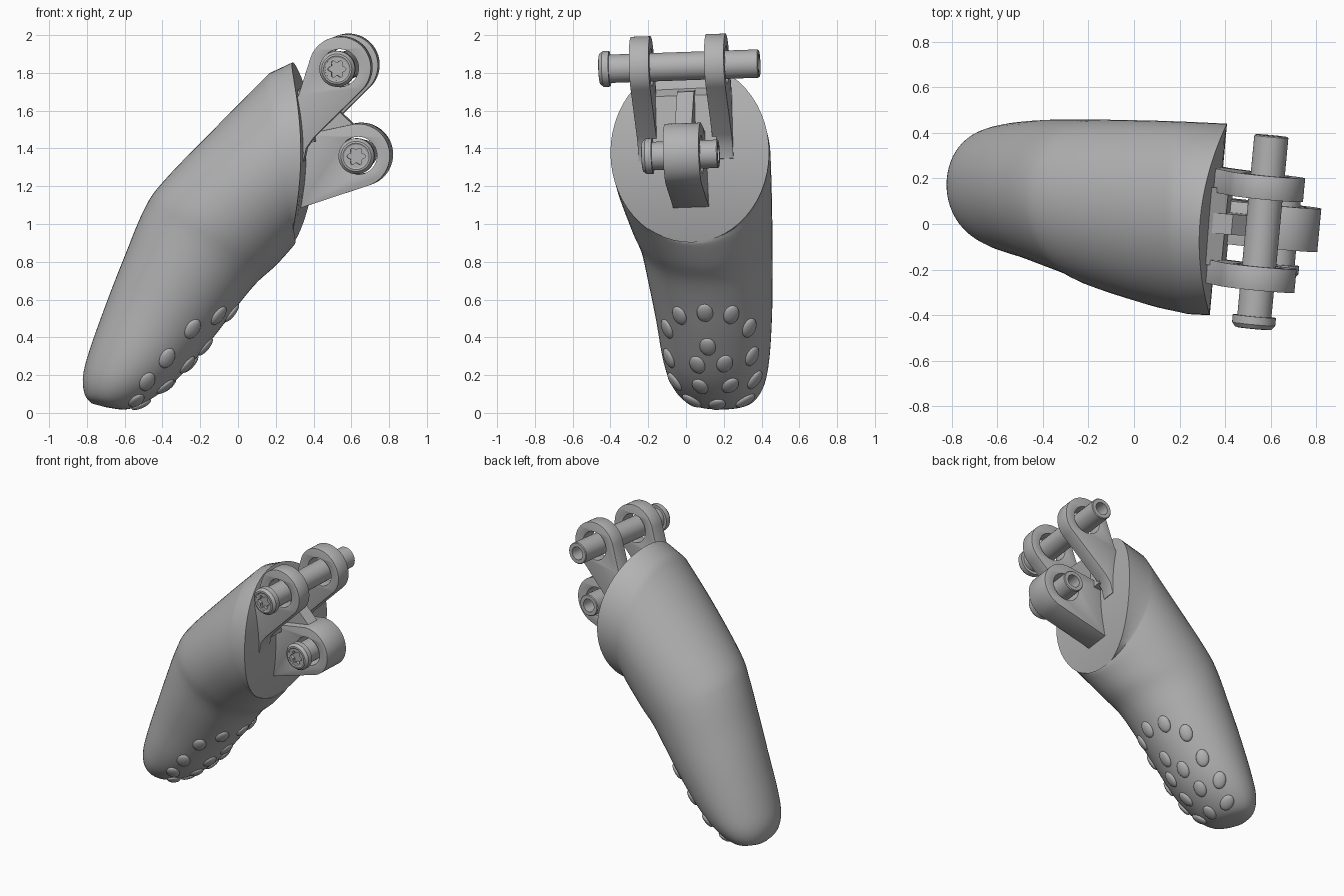
import bpy, bmesh, math
from mathutils import Vector, Matrix
from mathutils.bvhtree import BVHTree

if "Cube" in bpy.data.objects:
    bpy.data.objects.remove(bpy.data.objects["Cube"])

grey = bpy.data.materials.new("plain_grey")
grey.use_nodes = True
grey.diffuse_color = (0.45, 0.45, 0.45, 1)
grey.node_tree.nodes["Principled BSDF"].inputs["Base Color"].default_value = grey.diffuse_color

# Hinge frame: slightly turned and tilted relative to the world
ORIGIN = Vector((0.35, 0, 1.4))
HINGE = (Matrix.Translation(ORIGIN) @ Matrix.Rotation(math.radians(-5.4), 4, 'Z')
         @ Matrix.Rotation(math.radians(2), 4, 'X') @ Matrix.Translation(-ORIGIN))


def finish(bm, name, matrix=None, angle=35):
    if matrix:
        bm.transform(matrix)
    bmesh.ops.recalc_face_normals(bm, faces=bm.faces)
    me = bpy.data.meshes.new(name)
    bm.to_mesh(me)
    bm.free()
    me.materials.clear()
    me.materials.append(grey)
    me.shade_smooth()
    me.set_sharp_from_angle(angle=math.radians(angle))
    ob = bpy.data.objects.new(name, me)
    bpy.context.scene.collection.objects.link(ob)
    return ob


def loft(rings):
    """Skin a list of equal rings and close both ends."""
    bm = bmesh.new()
    loops = [[bm.verts.new(p) for p in ring] for ring in rings]
    n = len(loops[0])
    for a, b in zip(loops, loops[1:]):
        for i in range(n):
            j = (i + 1) % n
            bm.faces.new((a[i], a[j], b[j], b[i]))
    bm.faces.new(loops[0])
    bm.faces.new(loops[-1])
    return bm


def arc(cx, cz, r, a0=0, a1=360, n=40):
    step = (a1 - a0) / n
    count = n if a1 - a0 >= 360 else n + 1
    return [(cx + r * math.cos(math.radians(a0 + i * step)),
             cz + r * math.sin(math.radians(a0 + i * step))) for i in range(count)]


def plate(name, outlines, y, half, bevel=0.0):
    """Extrude an x-z outline (with optional holes) along the hinge axis."""
    cu = bpy.data.curves.new(name, 'CURVE')
    cu.dimensions, cu.fill_mode, cu.extrude = '2D', 'BOTH', half
    for pts in outlines:
        sp = cu.splines.new('POLY')
        sp.points.add(len(pts) - 1)
        for p, (x, z) in zip(sp.points, pts):
            p.co = (x, z, 0, 1)
        sp.use_cyclic_u = True
    tmp = bpy.data.objects.new(name + "_curve", cu)
    bpy.context.scene.collection.objects.link(tmp)
    bpy.context.view_layer.update()
    me = bpy.data.meshes.new_from_object(tmp.evaluated_get(bpy.context.evaluated_depsgraph_get()))
    bpy.data.objects.remove(tmp)
    bm = bmesh.new()
    bm.from_mesh(me)
    bpy.data.meshes.remove(me)
    bmesh.ops.remove_doubles(bm, verts=bm.verts, dist=0.0001)
    bmesh.ops.recalc_face_normals(bm, faces=bm.faces)
    if bevel:
        edges = [e for e in bm.edges if len(e.link_faces) == 2 and e.calc_face_angle() > 1.0]
        bmesh.ops.bevel(bm, geom=edges, offset=bevel, segments=2, profile=0.5,
                        affect='EDGES', clamp_overlap=True)
    place = HINGE @ Matrix.Translation((0, y, 0)) @ Matrix.Rotation(math.pi / 2, 4, 'X')
    return finish(bm, name, place)


# Fingertip body: upper x z, lower x z, y min, y max of each section
SECTIONS = [
    (-0.775, 0.05, -0.70, 0.03, 0.13, 0.26),
    (-0.812, 0.10, -0.58, 0.02, 0.01, 0.35),
    (-0.82, 0.20, -0.45, 0.08, -0.07, 0.41),
    (-0.78, 0.35, -0.30, 0.20, -0.12, 0.44),
    (-0.69, 0.60, -0.13, 0.40, -0.16, 0.455),
    (-0.60, 0.83, 0.00, 0.57, -0.20, 0.458),
    (-0.50, 1.07, 0.10, 0.69, -0.24, 0.458),
    (-0.40, 1.22, 0.20, 0.78, -0.29, 0.457),
    (-0.10, 1.53, 0.29, 0.88, -0.36, 0.453),
    (0.17, 1.80, 0.305, 0.905, -0.395, 0.448),
]
SIDES, STEPS = 56, 5


def catmull(a, b, c, d, t):
    return [0.5 * (2 * q + (r - p) * t + (2 * p - 5 * q + 4 * r - s) * t * t
                   + (3 * q - p - 3 * r + s) * t ** 3) for p, q, r, s in zip(a, b, c, d)]


def body_ring(s):
    ux, uz, lx, lz, y0, y1 = s
    ring = []
    for i in range(SIDES):
        a = math.tau * i / SIDES
        k = (1 + math.cos(a)) / 2
        ring.append((lx + (ux - lx) * k, (y0 + y1) / 2 + (y1 - y0) / 2 * math.sin(a),
                     lz + (uz - lz) * k))
    return ring


def face_ring(scale):
    """Ring on the gently bowed mounting face."""
    ring = []
    for i in range(SIDES):
        a = math.tau * i / SIDES
        y, dz = 0.42 * scale * math.sin(a), 0.478 * scale * math.cos(a)
        ring.append((0.37 + 0.09 * y - 0.08 * (dz / 0.478) ** 2, y + 0.02, 1.378 + dz))
    return ring


rings = []
last = len(SECTIONS) - 1
for i in range(last):
    quad = [SECTIONS[min(max(i + k, 0), last)] for k in (-1, 0, 1, 2)]
    rings += [body_ring(catmull(*quad, t / STEPS)) for t in range(STEPS)]
rings.append(body_ring(SECTIONS[-1]))
rings += [face_ring(s) for s in (1, 0.97, 0.8, 0.6, 0.4, 0.2, 0.05)]
body = finish(loft(rings), "fingertip_body", angle=40)

# Grip bumps spread over the pad, each seated on the body surface (y, z)
BUMPS = [(0.1, 0.53), (-0.035, 0.515), (0.24, 0.52), (-0.1, 0.445), (0.335, 0.45),
         (0.115, 0.35), (-0.09, 0.29), (0.35, 0.3), (0.06, 0.255), (0.205, 0.26),
         (-0.06, 0.165), (0.365, 0.175), (0.075, 0.14), (0.235, 0.145),
         (0.03, 0.065), (0.315, 0.065), (0.165, 0.045)]
tree = BVHTree.FromPolygons([v.co for v in body.data.vertices],
                            [p.vertices[:] for p in body.data.polygons])
bm = bmesh.new()
for y, z in BUMPS:
    hit, normal, _, _ = tree.ray_cast(Vector((1, y, z)), Vector((-1, 0, 0)))
    if hit is None:
        continue
    fan = hit - Vector((-0.58, 0.14, 0))
    long = (fan - normal * fan.dot(normal)).normalized()
    turn = Matrix((long, normal.cross(long), normal)).transposed().to_4x4()
    bmesh.ops.create_uvsphere(bm, u_segments=20, v_segments=12, radius=1,
                              matrix=Matrix.Translation(hit) @ turn
                              @ Matrix.Diagonal((0.058, 0.043, 0.02, 1)))
finish(bm, "grip_bumps", angle=60)

# Upper pair of lugs, lower single lug
UP, LOW = (0.565, 1.835), (0.645, 1.365)
upper = arc(*UP, 0.165, -45, 165) + [(0.345, 1.69), (0.29, 1.6), (0.29, 1.3),
                                     (0.37, 1.34), (0.385, 1.41), (0.425, 1.467)]
for side, y in (("right", -0.2), ("left", 0.2)):
    plate("upper_lug_" + side, [upper, arc(*UP, 0.1)], y, 0.052, 0.01)
lower = arc(*LOW, 0.168, -71, 100) + [(0.33, 1.47), (0.33, 1.085)]
plate("lower_lug", [lower, arc(*LOW, 0.1)], 0.015, 0.095, 0.012)

# Wall and rib tying the lugs together
plate("lug_wall", [[(0.32, 1.72), (0.40, 1.68), (0.42, 1.44), (0.32, 1.42)]], 0, 0.17)
plate("lug_rib", [[(0.32, 1.71), (0.43, 1.70), (0.62, 1.52), (0.55, 1.46), (0.32, 1.40)]],
      0.015, 0.045)


def pin(name, centre, y0, y1):
    """Screw pin with a recessed lobed socket and a hollow tail."""
    profile = [(0.005, y0 + 0.025), (0.062, y0 + 0.025), (0.062, y0 + 0.004), (0.07, y0),
               (0.08, y0 + 0.002), (0.095, y0 + 0.02), (0.095, y0 + 0.055),
               (0.075, y0 + 0.055), (0.075, y1 - 0.005), (0.07, y1),
               (0.045, y1), (0.045, y1 - 0.12), (0.005, y1 - 0.12)]
    cx, cz = centre
    finish(loft([[(x, y, z) for x, z in arc(cx, cz, r)] for r, y in profile]), name, HINGE)
    star = []
    for i in range(48):
        a = math.tau * i / 48
        r = 0.041 + 0.008 * math.cos(6 * a)
        star.append((cx + r * math.cos(a), cz + r * math.sin(a)))
    plate(name + "_socket", [arc(cx, cz, 0.062), star], y0 + 0.016, 0.01)


pin("upper_pin", UP, -0.425, 0.425)
pin("lower_pin", LOW, -0.205, 0.2)
